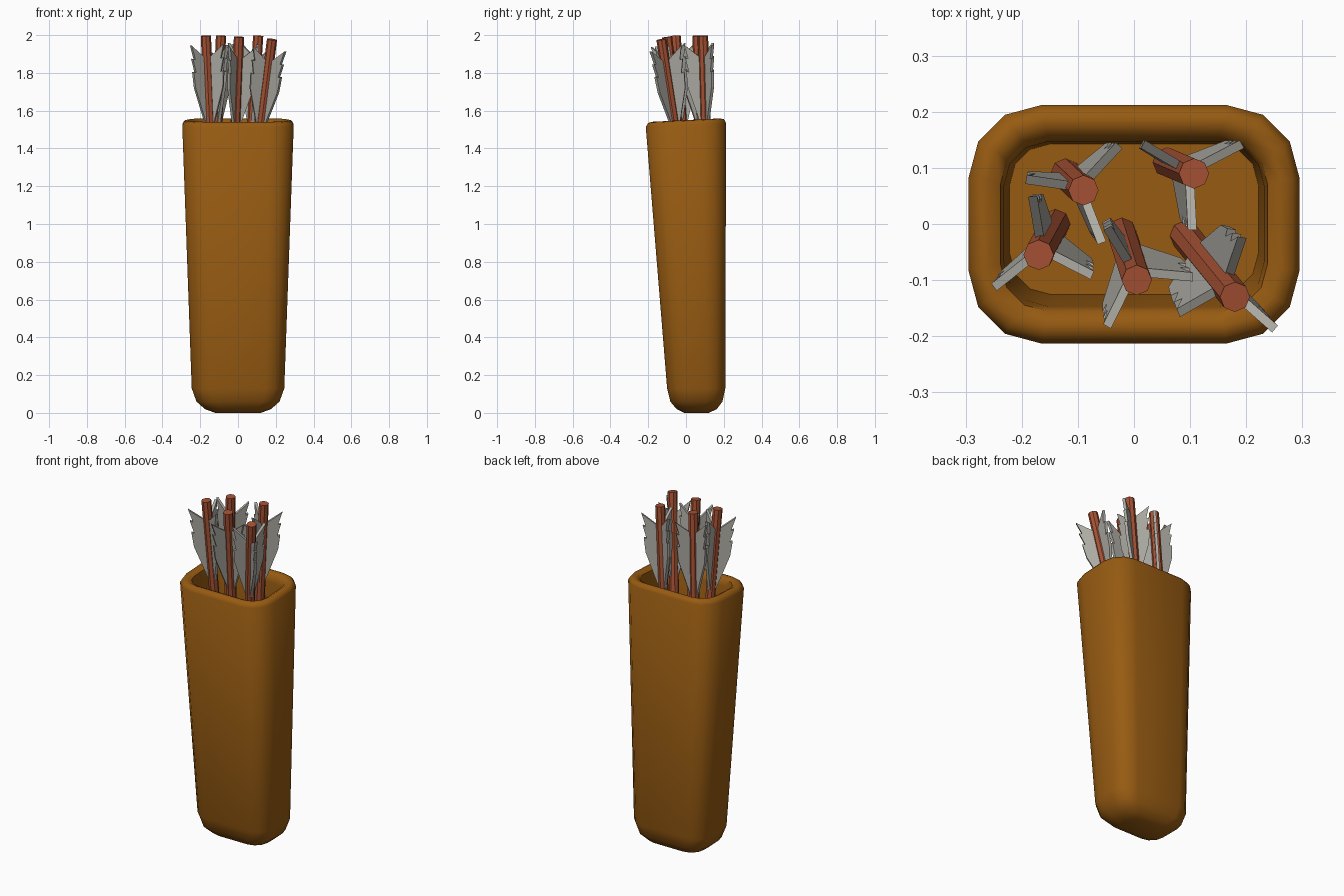
import bpy, bmesh, math
from mathutils import Vector, Matrix

if "Cube" in bpy.data.objects:
    bpy.data.objects.remove(bpy.data.objects["Cube"])


def material(name, rgb):
    m = bpy.data.materials.new(name)
    m.diffuse_color = (*rgb, 1)
    m.use_nodes = True
    m.node_tree.nodes["Principled BSDF"].inputs["Base Color"].default_value = m.diffuse_color
    return m


leather = material("brown leather", (0.31, 0.105, 0.006))
wood = material("red wood", (0.39, 0.085, 0.034))
feather = material("grey feather", (0.42, 0.41, 0.37))


def finish(bm, name, mat, smooth=None):
    bmesh.ops.recalc_face_normals(bm, faces=bm.faces)
    me = bpy.data.meshes.new(name)
    bm.to_mesh(me)
    bm.free()
    me.materials.append(mat)
    ob = bpy.data.objects.new(name, me)
    bpy.context.collection.objects.link(ob)
    if smooth:
        bpy.ops.object.select_all(action='DESELECT')
        ob.select_set(True)
        bpy.context.view_layer.objects.active = ob
        bpy.ops.object.shade_smooth_by_angle(angle=math.radians(smooth))
    return ob


# Quiver body: rounded rectangles lofted up the outside, over the rim, down inside
# (height, half width, front y, back y, corner radius)
RINGS = [
    (0.0, 0.12, -0.01, 0.12, 0.05),
    (0.02, 0.175, -0.05, 0.163, 0.08),
    (0.06, 0.22, -0.083, 0.193, 0.09),
    (0.13, 0.245, -0.10, 0.208, 0.10),
    (1.525, 0.295, -0.213, 0.212, 0.13),
    (1.545, 0.283, -0.20, 0.20, 0.12),
    (1.55, 0.26, -0.18, 0.18, 0.10),
    (1.537, 0.238, -0.156, 0.156, 0.085),
    (1.50, 0.232, -0.147, 0.147, 0.08),
    (1.28, 0.222, -0.126, 0.143, 0.075),
]


def ring(bm, z, hx, yf, yb, r):
    out = []
    cy, hy = (yf + yb) / 2, (yb - yf) / 2
    for q, (sx, sy) in enumerate(((1, 1), (-1, 1), (-1, -1), (1, -1))):
        for k in range(4):
            a = math.radians(90 * q + 30 * k)
            x = sx * (hx - r) + r * math.cos(a)
            y = cy + sy * (hy - r) + r * math.sin(a)
            lift = 0.05 * y if z > 1.4 else 0     # rim rises toward the back
            out.append(bm.verts.new((x, y, z + lift)))
    return out


bm = bmesh.new()
loops = [ring(bm, *r) for r in RINGS]
for a, b in zip(loops, loops[1:]):
    for i in range(16):
        j = (i + 1) % 16
        bm.faces.new((a[i], a[j], b[j], b[i]))
bm.faces.new(loops[0])
bm.faces.new(loops[-1])
finish(bm, "quiver_body", leather, 50)

# Jagged feather outline: (distance from shaft axis, distance below shaft end)
FIN = [(0, 0.13), (0.102, 0.045), (0.082, 0.12), (0.098, 0.115), (0.08, 0.19),
       (0.095, 0.185), (0.088, 0.27), (0.025, 0.47), (0, 0.50)]
FIN_T = 0.008

# Arrows: top point, lower point xy, first feather angle
ARROWS = [
    ((-0.17, -0.055, 1.997), (-0.14, 0.0), 97),
    ((-0.09, 0.06, 1.997), (-0.122, 0.09), 50),
    ((0.005, -0.10, 1.99), (-0.022, -0.015), 120),
    ((0.107, 0.09, 1.997), (0.06, 0.11), 30),
    ((0.18, -0.13, 1.977), (0.09, -0.02), 80),
]

for n, (top, low, ang) in enumerate(ARROWS, 1):
    top = Vector(top)
    d = (top - Vector((*low, 1.27))).normalized()
    mat = Matrix.Translation(top) @ Vector((0, 0, 1)).rotation_difference(d).to_matrix().to_4x4()

    # Shaft
    length = 0.74
    bm = bmesh.new()
    bmesh.ops.create_cone(bm, cap_ends=True, segments=8, radius1=0.027, radius2=0.027,
                          depth=length, matrix=mat @ Matrix.Translation((0, 0, -length / 2)))
    finish(bm, f"arrow_shaft_{n}", wood)

    # Three feathers around the shaft
    bm = bmesh.new()
    for k in range(3):
        m = mat @ Matrix.Rotation(math.radians(ang + 120 * k), 4, 'Z')
        sides = [[bm.verts.new(m @ Vector((r, t, -s))) for r, s in FIN]
                 for t in (-FIN_T, FIN_T)]
        bm.faces.new(sides[0])
        bm.faces.new(sides[1][::-1])
        for i in range(len(FIN)):
            j = (i + 1) % len(FIN)
            bm.faces.new((sides[0][i], sides[1][i], sides[1][j], sides[0][j]))
    finish(bm, f"arrow_feathers_{n}", feather)
